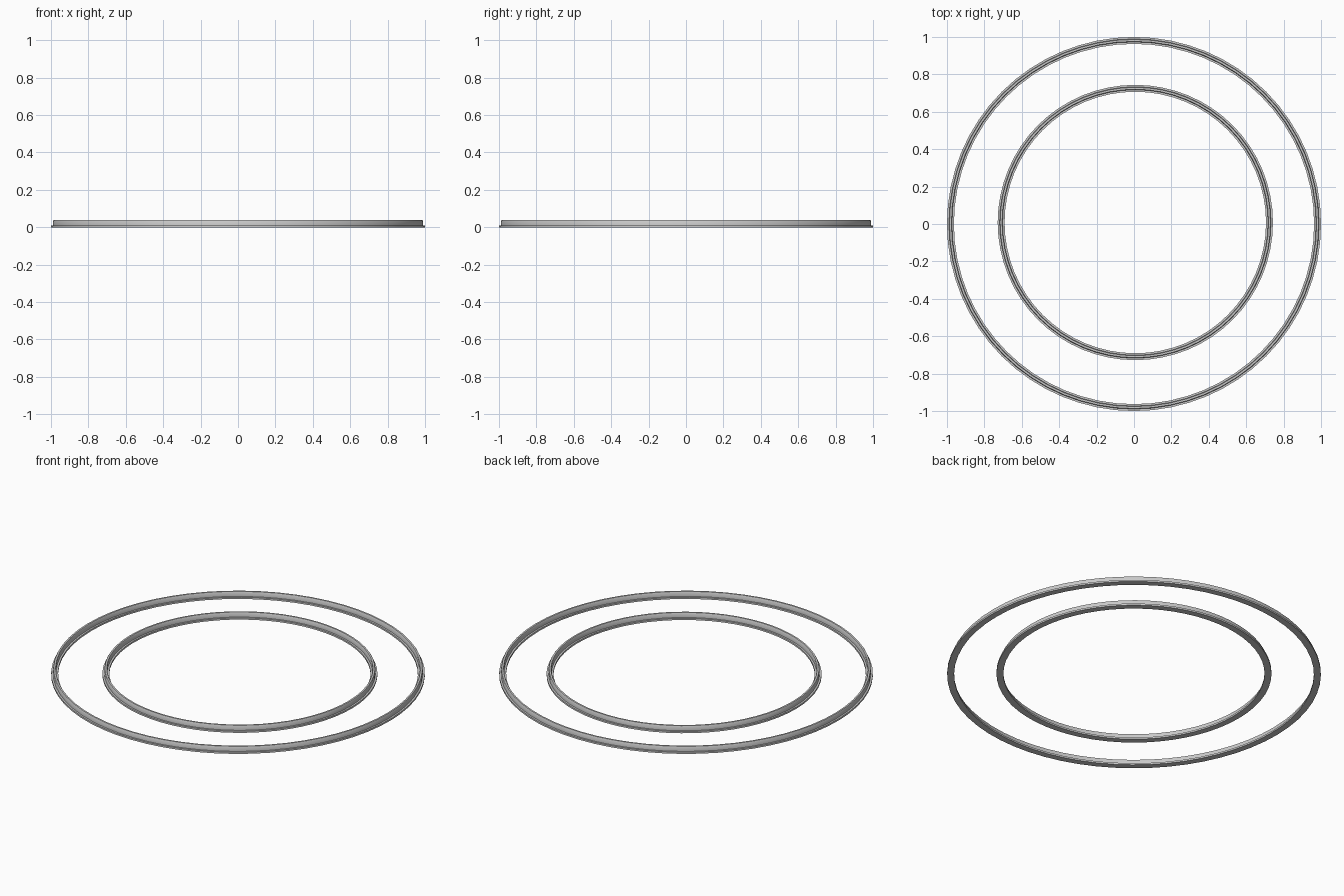
import bpy, bmesh, math

if "Cube" in bpy.data.objects:
    bpy.data.objects.remove(bpy.data.objects["Cube"])


def ring(name, radius, cx, cy, segments=64):
    # Inverted-T section: thin base flange with an upright, softened rib
    profile = [(-.0185, 0), (.0185, 0), (.0185, .01), (.008, .01),
               (.008, .033), (.005, .038), (-.005, .038), (-.008, .033),
               (-.008, .01), (-.0185, .01)]
    bm = bmesh.new()
    loops = []
    for i in range(segments):
        a = math.tau * i / segments
        loops.append([bm.verts.new((cx + (radius + r) * math.cos(a),
                                    cy + (radius + r) * math.sin(a), z))
                      for r, z in profile])
    n = len(profile)
    for i in range(segments):
        p, q = loops[i], loops[(i + 1) % segments]
        for j in range(n):
            k = (j + 1) % n
            bm.faces.new((p[j], q[j], q[k], p[k]))
    bmesh.ops.recalc_face_normals(bm, faces=bm.faces)
    mesh = bpy.data.meshes.new(name)
    bm.to_mesh(mesh)
    bm.free()
    obj = bpy.data.objects.new(name, mesh)
    bpy.context.collection.objects.link(obj)
    bpy.context.view_layer.objects.active = obj
    obj.select_set(True)
    bpy.ops.object.shade_smooth_by_angle(angle=math.radians(35))
    obj.select_set(False)


# Large outer ring and the slightly offset inner ring
ring("outer_ring", .9815, 0, 0)
ring("inner_ring", .7175, .007, .008)
